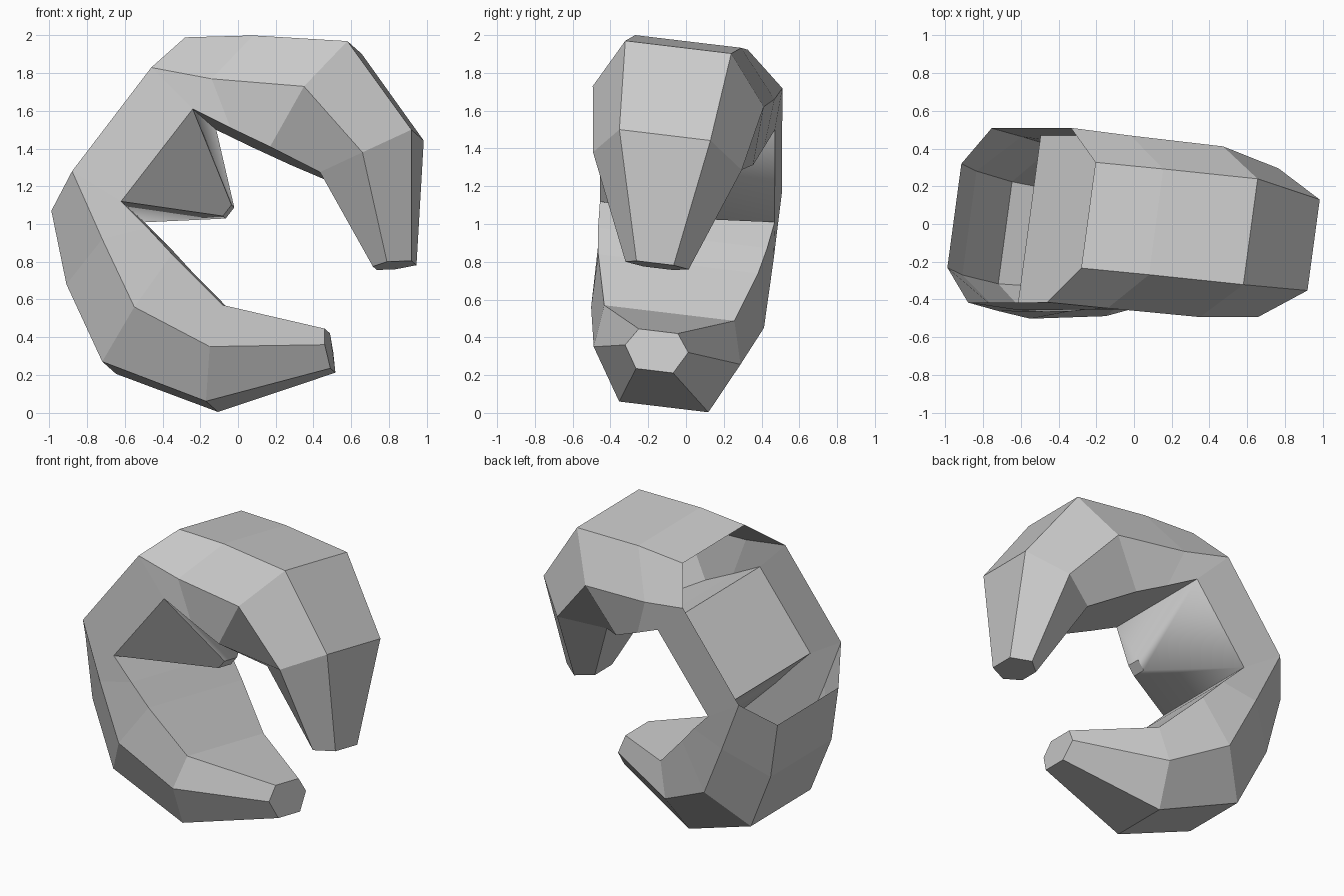
import bpy, bmesh
from mathutils import Vector

if "Cube" in bpy.data.objects:
    bpy.data.objects.remove(bpy.data.objects["Cube"])

D = Vector((0.133, 0.984, -0.118))  # depth axis of the slightly tilted hook


def pair(x, z, w):
    """Front and back point; x, z locate the front one, w is the width."""
    cx, cz = x + D.x * w / 2, z + D.z * w / 2
    c = Vector((cx, -0.10 * cx + 0.08 * (cz - 1) - 0.054, cz))
    return c - D * w / 2, c + D * w / 2


def ring(outer, mid, inner):
    (of, ob), (mf, mb), (nf, nb) = pair(*outer), pair(*mid), pair(*inner)
    return [of, mf, nf, nb, mb, ob]


def finish(name, bm):
    bmesh.ops.recalc_face_normals(bm, faces=bm.faces[:])
    me = bpy.data.meshes.new(name)
    bm.to_mesh(me)
    bm.free()
    ob = bpy.data.objects.new(name, me)
    bpy.context.collection.objects.link(ob)
    return ob


# hexagonal sections: outer, middle and inner edges, upper tip to lower tip
sections = [
    ((0.92, 0.805, 0.20), (0.79, 0.80, 0.34), (0.715, 0.775, 0.16)),
    ((0.92, 1.50, 0.49), (0.66, 1.38, 0.80), (0.435, 1.275, 0.46)),
    ((0.58, 1.97, 0.57), (0.35, 1.73, 0.92), (0.17, 1.41, 0.82)),
    ((0.08, 2.00, 0.57), (-0.14, 1.77, 0.93), (-0.04, 1.51, 0.88)),
    ((-0.28, 1.99, 0.57), (-0.46, 1.83, 0.94), (-0.24, 1.61, 0.94)),
    ((-0.99, 1.07, 0.56), (-0.88, 1.28, 0.94), (-0.62, 1.12, 0.94)),
    ((-0.91, 0.68, 0.56), (-0.72, 0.92, 0.94), (-0.48, 0.98, 0.91)),
    ((-0.72, 0.27, 0.55), (-0.55, 0.56, 0.93), (-0.35, 0.84, 0.86)),
    ((-0.17, 0.06, 0.48), (-0.15, 0.35, 0.79), (-0.08, 0.57, 0.70)),
    ((0.49, 0.235, 0.20), (0.46, 0.36, 0.34), (0.46, 0.445, 0.21)),
]
OPEN = 4  # span whose outer wall is left open

# hollow curved claw
bm = bmesh.new()
rings = [[bm.verts.new(p) for p in ring(*s)] for s in sections]
for i, (a, b) in enumerate(zip(rings, rings[1:])):
    for k in range(6):
        if i == OPEN and k in (0, 4, 5):
            # the two lower bevels stay, only the outer wall is missing
            continue
        j = (k + 1) % 6
        bm.faces.new((a[k], a[j], b[j], b[k]))
# the back inner bevel of the open span
k = 3
bm.faces.new(rings[0])
bm.faces.new(rings[-1])
finish("curved_claw", bm)

# blunt pyramid spike on the inner wall of the open span
a, b = ring(*sections[OPEN]), ring(*sections[OPEN + 1])
base = [a[2], a[3], b[3], b[2]]
centre = sum(base, Vector()) / 4
tip = Vector((-0.05, -0.04, 1.065))
bm = bmesh.new()
low = [bm.verts.new(p) for p in base]
high = [bm.verts.new(tip + (p - centre) * 0.12) for p in base]
for k in range(4):
    j = (k + 1) % 4
    f = bm.faces.new((low[k], low[j], high[j], high[k]))
    f.smooth = k != 3
bm.faces.new(high)
finish("inner_spike", bm)
